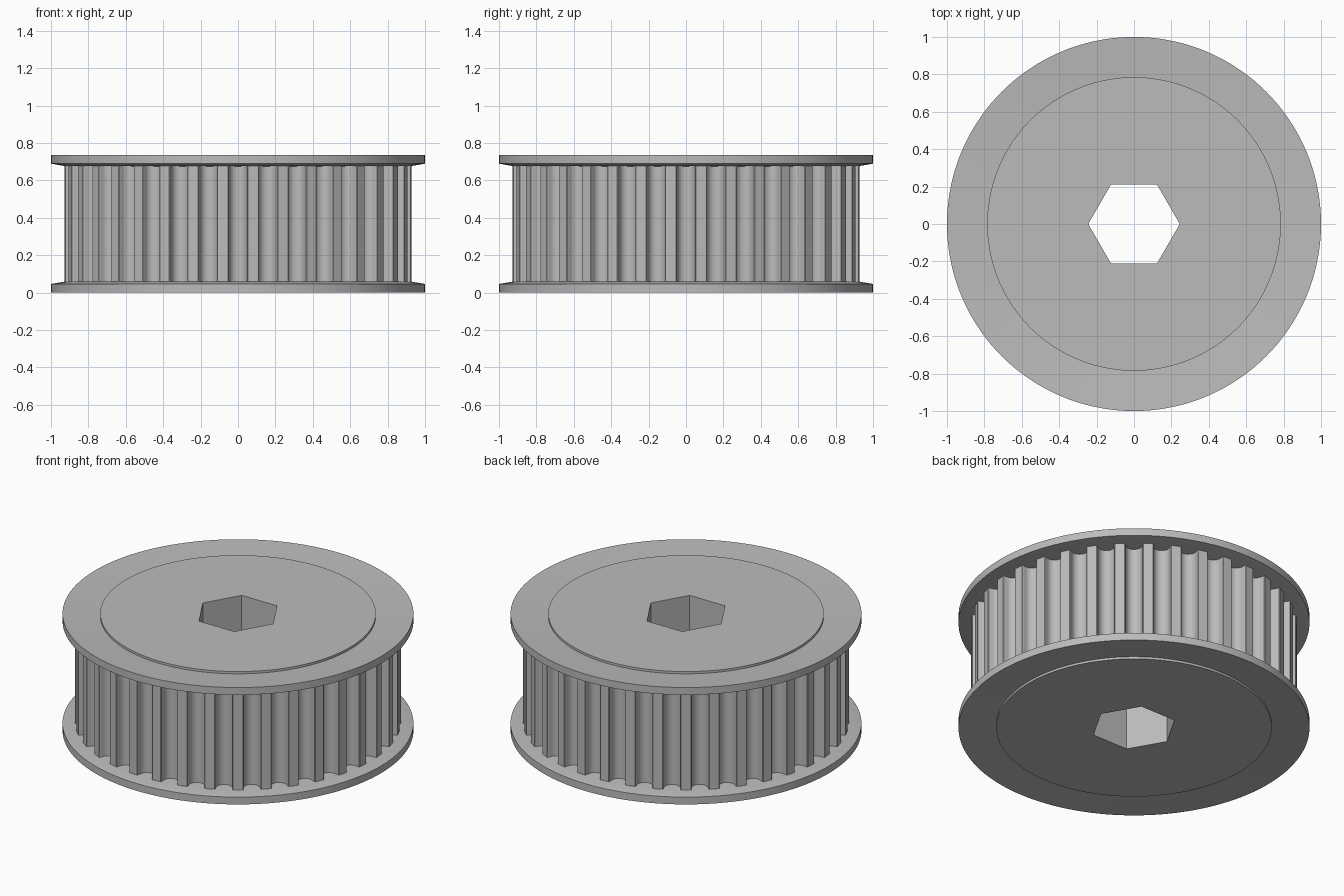
import bpy
import bmesh
import math

TEETH = 36
SEGMENTS = 144
HEIGHT = 0.735
LAND_RADIUS = 0.93
BOSS_RADIUS = 0.785
HEX_APOTHEM = 0.212

if "Cube" in bpy.data.objects:
    bpy.data.objects.remove(bpy.data.objects["Cube"], do_unlink=True)

grey = bpy.data.materials.new("light_grey")
grey.use_nodes = True
colour = (0.5, 0.5, 0.5, 1)
grey.diffuse_color = colour
grey.node_tree.nodes["Principled BSDF"].inputs["Base Color"].default_value = colour


def circle(radius):
    step = math.tau / SEGMENTS
    return [(radius * math.cos(i * step), radius * math.sin(i * step)) for i in range(SEGMENTS)]


def hexagon():
    # Hexagon outline sampled at the same angles as the circles
    side = math.pi / 3
    points = []
    for i in range(SEGMENTS):
        a = i * math.tau / SEGMENTS
        within = (i % (SEGMENTS // 6)) * math.tau / SEGMENTS
        r = HEX_APOTHEM / math.cos(within - side / 2)
        points.append((r * math.cos(a), r * math.sin(a)))
    return points


def toothed_outline():
    # One rounded groove with softened lips, repeated around the axis
    groove_radius, centre_depth, steps = 0.047, 0.021, 12
    lip = [(-0.0535, 0), (-0.0505, 0.002), (-0.048, 0.008)]
    arc = []
    for k in range(steps + 1):
        a = math.pi * k / steps
        arc.append((-groove_radius * math.cos(a), centre_depth + groove_radius * math.sin(a)))
    groove = lip + arc + [(-t, d) for t, d in reversed(lip)]
    points = []
    for n in range(TEETH):
        turn = n * math.tau / TEETH
        c, s = math.cos(turn), math.sin(turn)
        for t, depth in groove:
            r = math.sqrt(LAND_RADIUS ** 2 - t * t) - depth
            points.append((r * c - t * s, r * s + t * c))
    return points


def loft(name, sections, closed=True):
    # Skin a run of (outline, z) sections with quads
    bm = bmesh.new()
    rings = [[bm.verts.new((x, y, z)) for x, y in outline] for outline, z in sections]
    pairs = list(zip(rings, rings[1:]))
    if closed:
        pairs.append((rings[-1], rings[0]))
    for low, high in pairs:
        for i in range(len(low)):
            j = (i + 1) % len(low)
            bm.faces.new((low[i], low[j], high[j], high[i]))
    mesh = bpy.data.meshes.new(name)
    bm.to_mesh(mesh)
    bm.free()
    mesh.materials.append(grey)
    obj = bpy.data.objects.new(name, mesh)
    bpy.context.collection.objects.link(obj)
    bpy.ops.object.select_all(action="DESELECT")
    obj.select_set(True)
    bpy.context.view_layer.objects.active = obj
    bpy.ops.object.shade_smooth_by_angle(angle=math.radians(28))
    return obj


# Hub with hexagonal bore
boss, bore = circle(BOSS_RADIUS), hexagon()
loft("hub", [(bore, 0), (boss, 0), (boss, HEIGHT), (bore, HEIGHT)])

# Toothed belt surface between the flanges
teeth = toothed_outline()
loft("toothed_barrel", [(teeth, 0.04), (teeth, HEIGHT - 0.04)], closed=False)

# Slightly dished flanges, mirrored top and bottom
flange = [(BOSS_RADIUS, 0.014), (1, 0), (1, 0.046), (LAND_RADIUS, 0.058), (BOSS_RADIUS, 0.062)]
loft("bottom_flange", [(circle(r), z) for r, z in flange])
loft("top_flange", [(circle(r), HEIGHT - z) for r, z in reversed(flange)])
